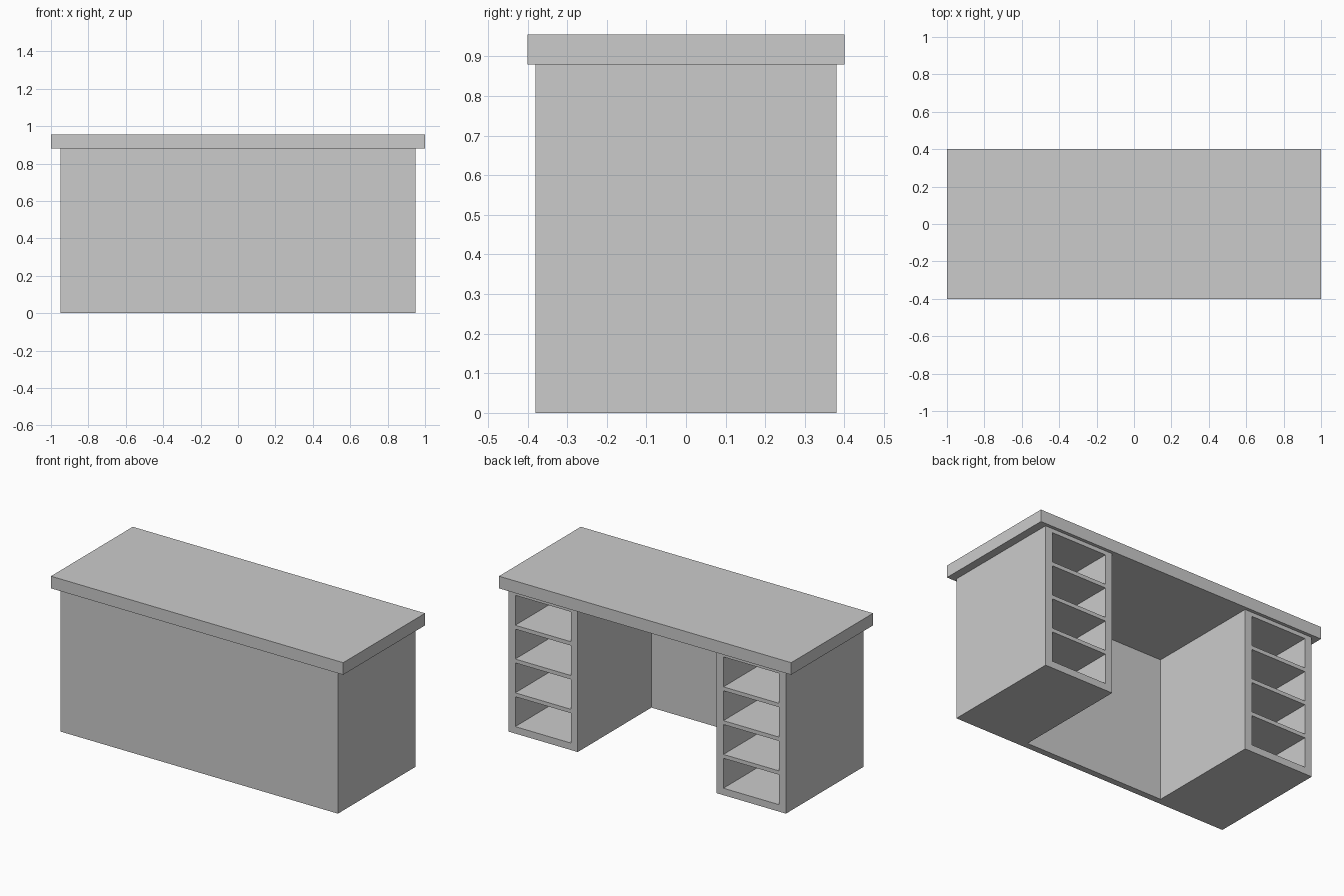
import bpy, bmesh
from mathutils import Matrix, Vector

if "Cube" in bpy.data.objects:
    bpy.data.objects.remove(bpy.data.objects["Cube"])


def add_box(bm, lo, hi):
    lo, hi = Vector(lo), Vector(hi)
    mat = Matrix.Translation((lo + hi) / 2) @ Matrix.Diagonal((*(hi - lo), 1))
    bmesh.ops.create_cube(bm, size=1, matrix=mat)


def make_object(name, bm):
    bmesh.ops.recalc_face_normals(bm, faces=bm.faces)
    mesh = bpy.data.meshes.new(name)
    bm.to_mesh(mesh)
    bm.free()
    obj = bpy.data.objects.new(name, mesh)
    bpy.context.collection.objects.link(obj)
    return obj


HALF_W, HALF_D, BODY_H = 0.95, 0.38, 0.88
KNEE_X, PANEL_Y = 0.475, -0.34      # knee space half width, inner face of front panel

# Desk top slab
bm = bmesh.new()
add_box(bm, (-1, -0.4, BODY_H), (1, 0.4, 0.955))
make_object("desk_top", bm)

# Body: U-shaped footprint (front panel and two pedestals) raised to the slab
half = [(HALF_W, -HALF_D), (HALF_W, HALF_D), (KNEE_X, HALF_D), (KNEE_X, PANEL_Y)]
outline = half + [(-x, y) for x, y in reversed(half)]
bm = bmesh.new()
face = bm.faces.new([bm.verts.new((x, y, 0)) for x, y in outline])
ext = bmesh.ops.extrude_face_region(bm, geom=[face])
bmesh.ops.translate(bm, vec=(0, 0, BODY_H),
                    verts=[v for v in ext["geom"] if isinstance(v, bmesh.types.BMVert)])
body = make_object("desk_body", bm)

# Four open compartments in the back of each pedestal
SIDE, BOTTOM, PITCH, OPENING = 0.0475, 0.043, 0.209, 0.185
bm = bmesh.new()
for left in (-HALF_W, KNEE_X):
    for i in range(4):
        z = BOTTOM + i * PITCH
        add_box(bm, (left + SIDE, PANEL_Y, z),
                (left + 0.475 - SIDE, HALF_D + 0.1, z + OPENING))
cutter = make_object("compartment_cutter", bm)
cutter.hide_render = True
cutter.display_type = 'WIRE'

cut = body.modifiers.new("compartments", 'BOOLEAN')
cut.operation = 'DIFFERENCE'
cut.solver = 'EXACT'
cut.object = cutter
